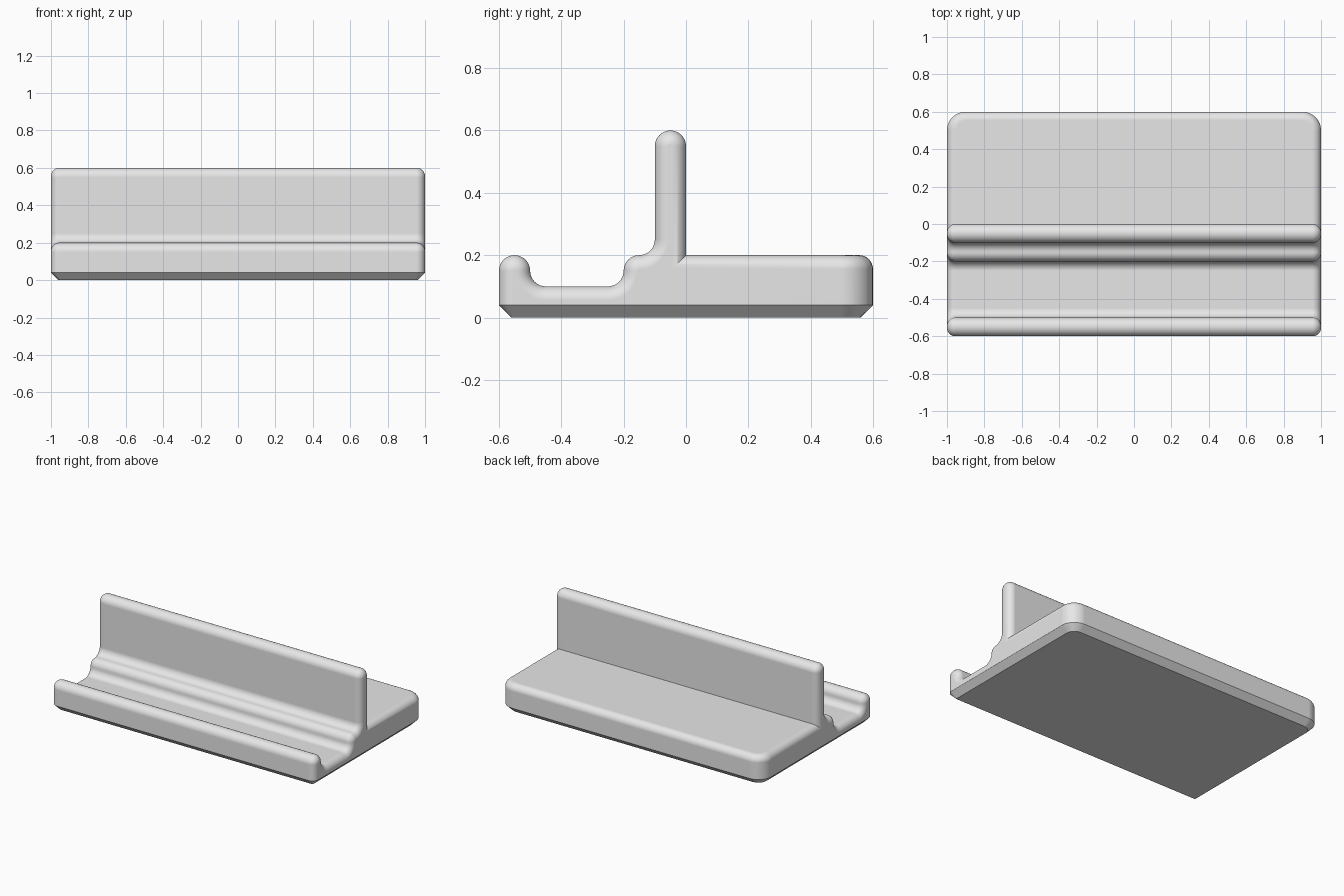
import bpy, bmesh
from math import sin, cos, pi, sqrt, radians

cube = bpy.data.objects.get("Cube")
if cube:
    bpy.data.objects.remove(cube, do_unlink=True)

EDGE = 0.045      # rounding of the ends and the front corners
BACK = 0.1        # plan radius of the back corners
CHAMFER = 0.04    # chamfer around the base
HALF = 1.0        # half length


def drop(s, r):
    """Depth of a quarter round of radius r at distance s from its edge."""
    s = min(s, r)
    return r - sqrt(max(r * r - (r - s) ** 2, 0))


def inset(t, r, s):
    """Inset of the plan outline, shrunk by s, at distance t from an end."""
    if t >= r:
        return s
    return r - sqrt(max((r - s) ** 2 - (r - t) ** 2, 0))


def arc(y, z, r, a0, a1, n=10):
    angles = [radians(a0 + (a1 - a0) * i / n) for i in range(n + 1)]
    return [(y + r * cos(a), z + r * sin(a)) for a in angles]


def section(t):
    """Outline of the stand at distance t from an end."""
    d = drop(t, EDGE)
    convex, hollow = 0.05 - d, 0.05 + d
    cuts = [min(t, CHAMFER) * i / 4 for i in range(5)]
    rounds = [min(t, EDGE) * (1 - cos(pi / 2 * i / 8)) for i in range(9)]
    # front chamfer and lip
    pts = [(-0.6 + inset(t, EDGE, q), CHAMFER - q) for q in reversed(cuts)]
    pts += arc(-0.55, 0.15, convex, 180, 0, 16)
    # channel
    pts += arc(-0.45, 0.15, hollow, 180, 270)
    pts += arc(-0.25, 0.15, hollow, 270, 360)
    # step and upright
    pts += arc(-0.15, 0.15, convex, 180, 90)
    pts += arc(-0.15, 0.25, hollow, 270, 360)
    pts += arc(-0.05, 0.55, convex, 180, 0, 16)
    # rear deck, rounded back and back chamfer
    pts.append((-d, 0.2 - d))
    pts += [(0.6 - inset(t, BACK, s), 0.2 - EDGE + sqrt(max(EDGE ** 2 - (EDGE - s) ** 2, 0)))
            for s in reversed(rounds)]
    pts += [(0.6 - inset(t, BACK, q), CHAMFER - q) for q in cuts]
    return pts


# Stations are dense through the rounded end, mirrored to the other end
steps = [EDGE * (1 - cos(pi / 2 * i / 10)) for i in range(11)]
steps = sorted(steps + [CHAMFER, 0.06, 0.08, BACK])
stations = [(-HALF + t, t) for t in steps] + [(HALF - t, t) for t in reversed(steps)]

bm = bmesh.new()
rings = [[bm.verts.new((x, y, z)) for y, z in section(t)] for x, t in stations]
for a, b in zip(rings, rings[1:]):
    for i in range(len(a)):
        j = (i + 1) % len(a)
        bm.faces.new((a[i], a[j], b[j], b[i]))
bm.faces.new(rings[0])
bm.faces.new(rings[-1])
bmesh.ops.remove_doubles(bm, verts=bm.verts, dist=1e-5)
bmesh.ops.dissolve_degenerate(bm, dist=1e-5, edges=bm.edges)
bmesh.ops.recalc_face_normals(bm, faces=bm.faces)

mesh = bpy.data.meshes.new("stand")
bm.to_mesh(mesh)
bm.free()
stand = bpy.data.objects.new("stand", mesh)
bpy.context.collection.objects.link(stand)

# Plain grey plastic
grey = bpy.data.materials.new("light_grey")
grey.use_nodes = True
colour = (0.8, 0.8, 0.8, 1)
grey.diffuse_color = colour
grey.node_tree.nodes["Principled BSDF"].inputs["Base Color"].default_value = colour
mesh.materials.append(grey)

# Smooth rounds with crisp chamfers
bpy.ops.object.select_all(action="DESELECT")
stand.select_set(True)
bpy.context.view_layer.objects.active = stand
bpy.ops.object.shade_smooth_by_angle(angle=radians(30))
weighted = stand.modifiers.new("even_shading", "WEIGHTED_NORMAL")
weighted.keep_sharp = True
